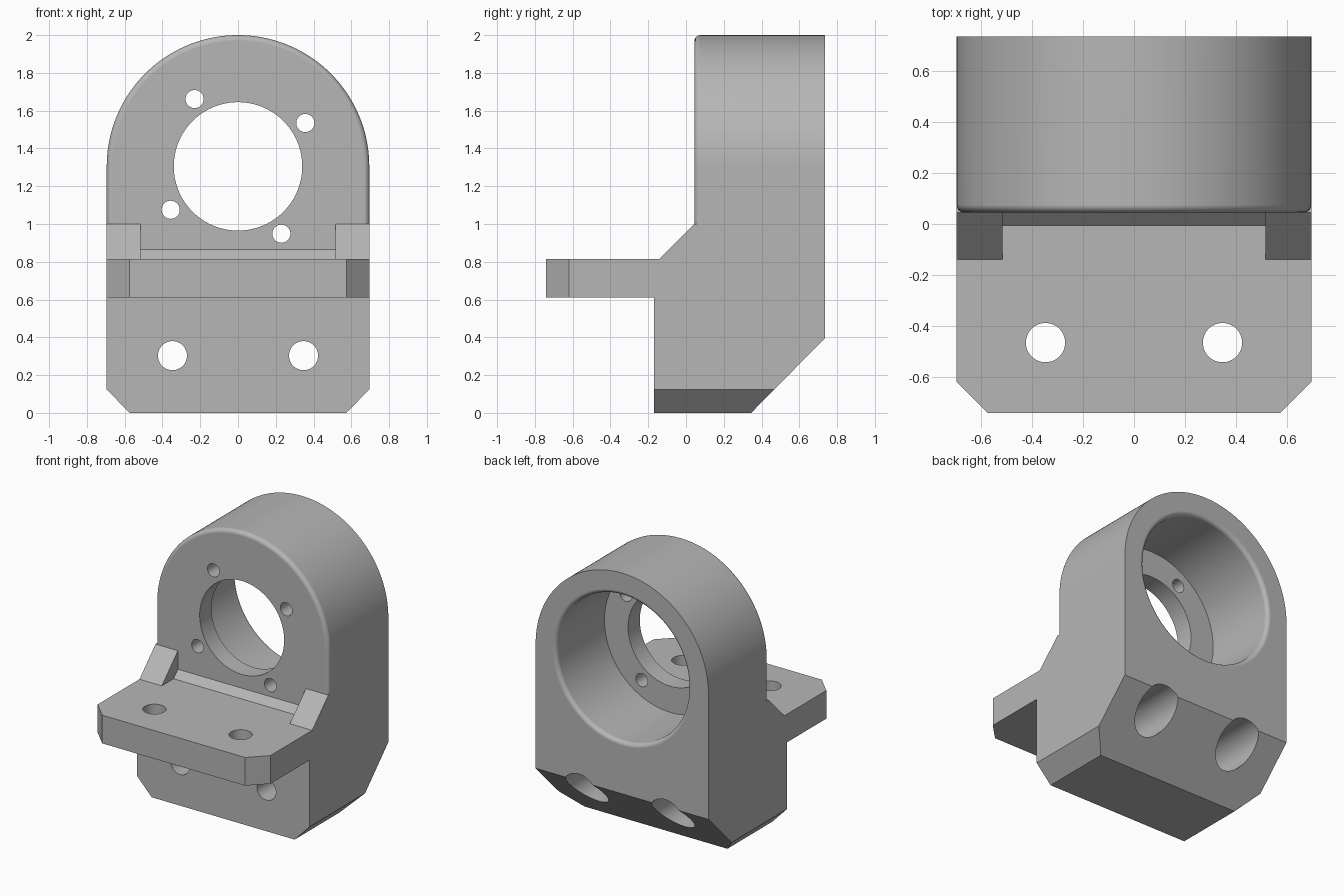
import bpy, bmesh, math
from mathutils import Matrix, Vector

if "Cube" in bpy.data.objects:
    bpy.data.objects.remove(bpy.data.objects["Cube"], do_unlink=True)

W = 0.695            # half width, also the arch radius
FRONT, BACK = 0.045, 0.735
ARCH_Z = 1.305       # height of the bore axis
FILLET = 0.03

metal = bpy.data.materials.new("plain grey")
metal.use_nodes = True
metal.diffuse_color = (0.47, 0.47, 0.47, 1)
metal.node_tree.nodes["Principled BSDF"].inputs["Base Color"].default_value = (0.47, 0.47, 0.47, 1)


def loft(name, rings):
    """Closed solid through rings of equal point count."""
    bm = bmesh.new()
    loops = [[bm.verts.new(p) for p in ring] for ring in rings]
    n = len(loops[0])
    for a, b in zip(loops, loops[1:]):
        for i in range(n):
            j = (i + 1) % n
            bm.faces.new((a[i], a[j], b[j], b[i]))
    bm.faces.new(loops[0])
    bm.faces.new(loops[-1])
    bmesh.ops.recalc_face_normals(bm, faces=bm.faces)
    mesh = bpy.data.meshes.new(name)
    bm.to_mesh(mesh)
    bm.free()
    mesh.materials.append(metal)
    ob = bpy.data.objects.new(name, mesh)
    bpy.context.collection.objects.link(ob)
    return ob


def prism(name, outline, axis, lo, hi):
    """Extrude a 2D outline along x, y or z."""
    place = {"x": lambda u, v, d: (d, u, v),
             "y": lambda u, v, d: (u, d, v),
             "z": lambda u, v, d: (u, v, d)}[axis]
    return loft(name, [[place(u, v, d) for u, v in outline] for d in (lo, hi)])


def turned(name, centre, profile, axis="y", n=48):
    """Round solid from (distance along axis, radius) pairs."""
    rings = []
    for d, r in profile:
        ring = []
        for i in range(n):
            t = 2 * math.pi * i / n
            u, v = centre[0] + r * math.cos(t), centre[1] + r * math.sin(t)
            ring.append((u, d, v) if axis == "y" else (u, v, d))
        rings.append(ring)
    return loft(name, rings)


def combine(target, tool, operation):
    """Apply a boolean and remove the tool."""
    tool.hide_render = True
    mod = target.modifiers.new(operation.lower(), "BOOLEAN")
    mod.operation = operation
    mod.solver = "EXACT"
    mod.object = tool
    bpy.context.view_layer.objects.active = target
    bpy.ops.object.modifier_apply(modifier=mod.name)
    bpy.data.objects.remove(tool, do_unlink=True)


# Lower block and mounting plate: side profile trimmed by front and top outlines
side = [(-0.17, 0), (0.345, 0), (BACK, 0.395), (BACK, 1.0), (FRONT, 1.0),
        (-0.14, 0.815), (-0.74, 0.815), (-0.74, 0.61), (-0.17, 0.61)]
bracket = prism("motor_bracket", side, "x", -1, 1)
front_trim = [(-0.527, -0.05), (0.527, -0.05), (1.1, 0.547), (1.1, 2), (-1.1, 2), (-1.1, 0.547)]
combine(bracket, prism("front_trim", front_trim, "y", -2, 2), "INTERSECT")
top_trim = [(-0.575, -0.74), (0.575, -0.74), (W, -0.62), (W, 2), (-W, 2), (-W, -0.62)]
combine(bracket, prism("top_trim", top_trim, "z", -1, 3), "INTERSECT")

# Pocket that leaves a gusset at each side and a small slope between them
pocket = [(FRONT, 1.1), (FRONT, 0.865), (-0.005, 0.815), (-0.2, 0.815), (-0.2, 1.1)]
combine(bracket, prism("pocket", pocket, "x", -0.515, 0.515), "DIFFERENCE")


# Arched housing with a rounded front edge
def arch_ring(y, r, n=96):
    arc = [(r * math.cos(math.pi * i / n), y, ARCH_Z + r * math.sin(math.pi * i / n))
           for i in range(n + 1)]
    return [(r, y, 0.95)] + arc + [(-r, y, 0.95)]


rings = [arch_ring(BACK, W)]
for i in range(6):
    a = math.pi / 2 * i / 5
    rings.append(arch_ring(FRONT + FILLET * (1 - math.sin(a)), W - FILLET * (1 - math.cos(a))))
combine(bracket, loft("arch", rings), "UNION")

# Stepped main bore with a rounded rear lip
bore = [(-0.1, 0.34), (0.18, 0.34), (0.18, 0.53)]
for i in range(6):
    a = math.pi / 2 * i / 5
    bore.append((BACK - FILLET + FILLET * math.sin(a), 0.56 - FILLET * math.cos(a)))
bore.append((0.8, 0.56))
combine(bracket, turned("bore", (0, ARCH_Z), bore, n=96), "DIFFERENCE")

# Four small bolt holes around the bore
for k in range(4):
    t = math.radians(32.8 + 90 * k)
    centre = (0.424 * math.cos(t), ARCH_Z + 0.424 * math.sin(t))
    combine(bracket, turned("bolt_hole", centre, [(-0.1, 0.048), (0.4, 0.048)], n=32), "DIFFERENCE")

# Counterbored holes in the lower block and plain holes in the plate
for s in (-1, 1):
    step = [(-0.4, 0.077), (0.28, 0.077), (0.28, 0.143), (1.0, 0.143)]
    combine(bracket, turned("block_hole", (s * 0.347, 0.303), step), "DIFFERENCE")
    combine(bracket, turned("plate_hole", (s * 0.347, -0.465), [(0.5, 0.077), (0.9, 0.077)], "z"),
            "DIFFERENCE")

# Smooth the round surfaces and keep the flats flat
bpy.ops.object.select_all(action="DESELECT")
bracket.select_set(True)
bpy.context.view_layer.objects.active = bracket
bpy.ops.object.shade_smooth_by_angle(angle=math.radians(30))
weighted = bracket.modifiers.new("weighted_normals", "WEIGHTED_NORMAL")
weighted.keep_sharp = True
